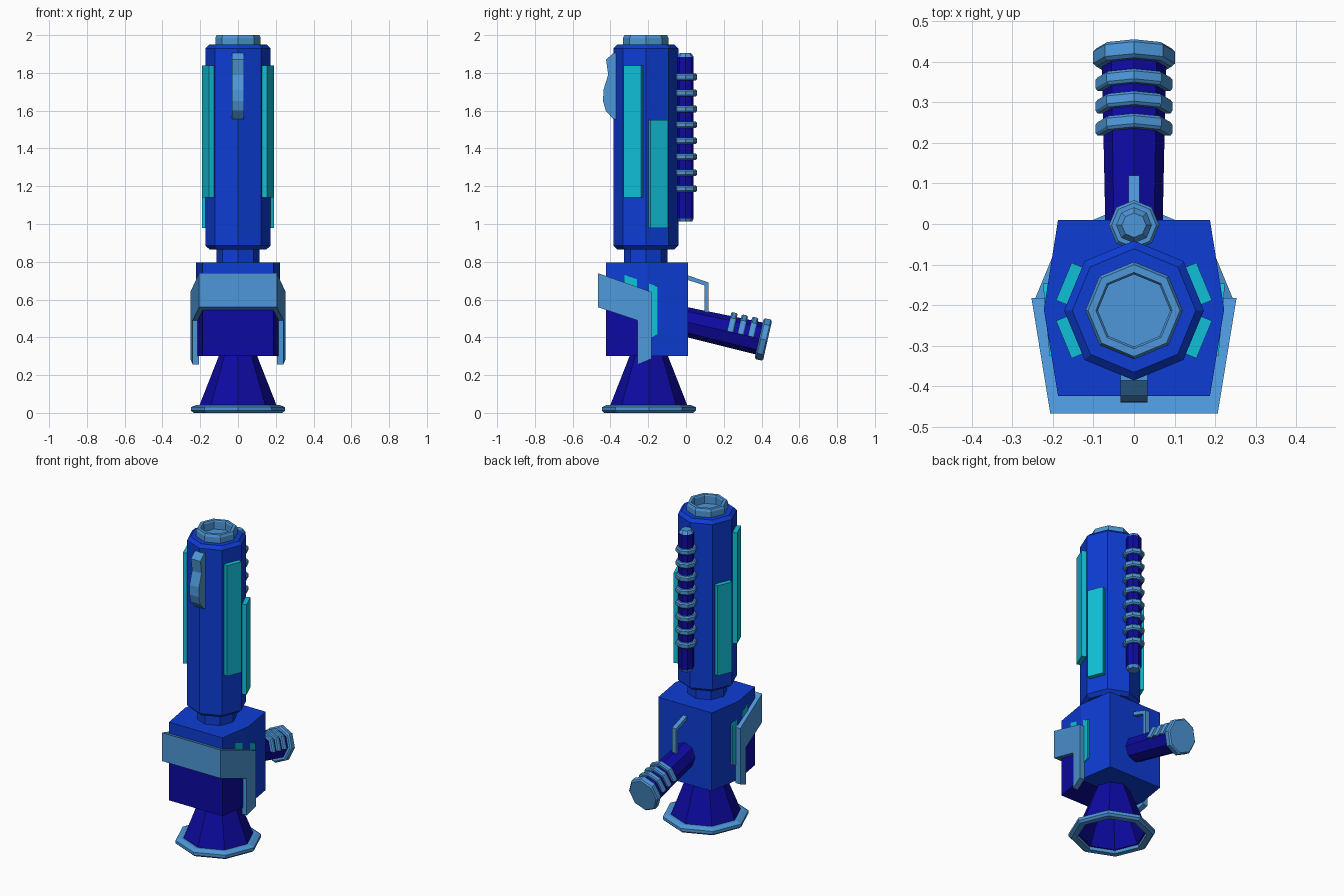
import bpy, bmesh, math
from mathutils import Matrix, Vector

if "Cube" in bpy.data.objects:
    bpy.data.objects.remove(bpy.data.objects["Cube"])


def material(name, rgb):
    m = bpy.data.materials.new(name)
    m.diffuse_color = (*rgb, 1)
    m.use_nodes = True
    m.node_tree.nodes["Principled BSDF"].inputs["Base Color"].default_value = m.diffuse_color
    return m


BLUE = material("royal blue", (0.004, 0.046, 0.66))
NAVY = material("dark navy", (0.004, 0.003, 0.36))
LIGHT = material("light steel blue", (0.075, 0.31, 0.69))
CYAN = material("cyan", (0.005, 0.53, 0.68))


def finish(name, bm, *mats):
    bmesh.ops.recalc_face_normals(bm, faces=bm.faces)
    me = bpy.data.meshes.new(name)
    bm.to_mesh(me)
    bm.free()
    for m in mats:
        me.materials.append(m)
    ob = bpy.data.objects.new(name, me)
    bpy.context.collection.objects.link(ob)
    return ob


def lathe(name, prof, mat, matrix, closed=False, half=False, n=8):
    """Spin (radius, height) points; a half spin covers angles 180 to 360."""
    bm = bmesh.new()
    count = n // 2 + 1 if half else n
    start = math.pi if half else 0
    rows = []
    for i in range(count):
        a = start + 2 * math.pi * i / n
        rows.append([bm.verts.new(matrix @ Vector((r * math.cos(a), r * math.sin(a), h)))
                     for r, h in prof])
    k = len(prof)
    for i in range(count - 1 if half else count):
        a, b = rows[i], rows[(i + 1) % count]
        for j in range(k if closed else k - 1):
            q = (j + 1) % k
            bm.faces.new((a[j], a[q], b[q], b[j]))
    if half:
        bm.faces.new(rows[0])
        bm.faces.new(rows[-1])
    elif not closed:
        bm.faces.new([r[0] for r in rows])
        bm.faces.new([r[-1] for r in rows])
    return finish(name, bm, mat)


def slab(name, pts, x_a, x_b, mat):
    """Side outline of (y, z) points spanned between x_a(y) and x_b(y)."""
    bm = bmesh.new()
    a = [bm.verts.new((x_a(y), y, z)) for y, z in pts]
    b = [bm.verts.new((x_b(y), y, z)) for y, z in pts]
    bm.faces.new(a)
    bm.faces.new(b)
    for i in range(len(pts)):
        j = (i + 1) % len(pts)
        bm.faces.new((a[i], a[j], b[j], b[i]))
    return finish(name, bm, mat)


def bar(name, pts, w, mat):
    return slab(name, pts, lambda y: -w, lambda y: w, mat)


# Barrel with neck, and hollow muzzle ring
BY = -0.213
axis = Matrix.Translation((0, BY, 0))
lathe("barrel", [(.115, .78), (.115, .865), (.15, .865), (.172, .885), (.172, 1.93),
                 (.152, 1.95), (.11, 1.95), (.11, 1.90)], BLUE, axis)
lathe("muzzle", [(.12, 1.945), (.12, 1.985), (.113, 2.0), (.094, 2.0), (.089, 1.993),
                 (.089, 1.925)], LIGHT, axis)

# Glowing panels on the four side faces of the barrel
for side in (0, 1):
    for deg, z0, z1, tag in ((-22.5, 1.14, 1.84, "front"), (22.5, .98, 1.55, "rear")):
        bm = bmesh.new()
        ang = math.radians(180 - deg if side else deg)
        m = (axis @ Matrix.Rotation(ang, 4, 'Z')
             @ Matrix.Translation((.170, 0, (z0 + z1) / 2))
             @ Matrix.Diagonal((.034, .1, z1 - z0, 1)))
        bmesh.ops.create_cube(bm, size=1, matrix=m)
        finish(f"{tag}_panel_{'left' if side else 'right'}", bm, CYAN)

# Front sight
bar("front_sight", [(-.34, 1.905), (-.385, 1.905), (-.423, 1.87), (-.412, 1.79), (-.437, 1.71),
                    (-.439, 1.65), (-.425, 1.60), (-.385, 1.555), (-.34, 1.555)], .033, LIGHT)

# Ribbed rod behind the barrel
rod = Matrix.Translation((0, -.003, 0))
lathe("rod", [(.044, 1.03), (.044, 1.885)], NAVY, rod)
lathe("rod_top_cap", [(.044, 1.885), (.03, 1.905)], LIGHT, rod)
lathe("rod_bottom_cap", [(.044, 1.03), (.035, 1.012)], LIGHT, rod)
for i in range(8):
    z = 1.187 + i * .0845
    lathe(f"rod_ring_{i + 1}", [(.04, z - .018), (.055, z - .018), (.062, z - .01), (.062, z + .01),
                                (.055, z + .018), (.04, z + .018)], LIGHT, rod, closed=True)

# Six-sided body with dark lower front half
bm = bmesh.new()
plan = [(.187, .01), (.222, -.21), (.187, -.423), (-.187, -.423), (-.222, -.21), (-.187, .01)]
base = bm.faces.new([bm.verts.new((x, y, .30)) for x, y in plan])
ext = bmesh.ops.extrude_face_region(bm, geom=[base])["geom"]
bmesh.ops.translate(bm, vec=(0, 0, .495), verts=[v for v in ext if isinstance(v, bmesh.types.BMVert)])
if not base.is_valid or len(bm.faces) < 8:
    bm.faces.new([v for v in bm.verts if v.co.z < .31])
for co, no in (((0, 0, .56), (0, 0, 1)), ((0, -.21, 0), (0, 1, 0))):
    bmesh.ops.bisect_plane(bm, geom=bm.verts[:] + bm.edges[:] + bm.faces[:], plane_co=co, plane_no=no)
for f in bm.faces:
    c = f.calc_center_median()
    f.material_index = int(c.y < -.211 and c.z < .56)
finish("body", bm, BLUE, NAVY)

# Wrap-around guard: front bar, two side arms, cyan inlays behind them
bar("guard_front", [(-.467, .74), (-.41, .72), (-.41, .54), (-.467, .56)], .206, LIGHT)
for s, tag in ((1, "right"), (-1, "left")):
    outer = lambda y, s=s: s * (.206 + (y + .467) * .163)
    inner = lambda y, s=s: s * (.172 + (y + .467) * .163)
    slab(f"guard_arm_{tag}", [(-.467, .74), (-.182, .64), (-.182, .287), (-.257, .255),
                              (-.257, .49), (-.467, .56)], outer, inner, LIGHT)
    glow = lambda y, s=s: s * (.208 + (y + .325) * .09)
    slab(f"side_inlay_{tag}", [(-.325, .73), (-.147, .668), (-.147, .415), (-.185, .40),
                               (-.185, .60), (-.325, .65)], glow, lambda y, s=s: s * .17, CYAN)

# Hollow flared foot with rim
foot = Matrix.Translation((0, -.197, 0))
lathe("flare", [(.09, .26), (.19, .02), (.212, .02), (.1, .305)], NAVY, foot)
lathe("flare_rim", [(.20, .042), (.222, .042), (.249, .03), (.249, .012), (.235, 0), (.20, 0)],
      LIGHT, foot, closed=True)

# Angled grip with end cap and upper half-rings
grip = (Matrix.Translation((0, 0, .482)) @ Matrix.Rotation(math.radians(-102.8), 4, 'X')
        @ Matrix.Diagonal((1, 1.1, 1, 1)))
lathe("grip", [(.07, -.03), (.079, .41)], NAVY, grip)
lathe("grip_cap", [(.092, .397), (.101, .405), (.101, .435), (.093, .443)], LIGHT, grip)
for i in range(3):
    t = .24 + i * .0565
    lathe(f"grip_ring_{i + 1}", [(.065, t - .017), (.09, t - .017), (.095, t - .01), (.095, t + .01),
                                 (.09, t + .017), (.065, t + .017)], LIGHT, grip, closed=True, half=True)

# Bent trigger bar above the grip
bar("trigger_bar", [(-.01, .735), (.12, .69), (.12, .53), (.098, .53), (.098, .675), (-.01, .71)],
    .014, LIGHT)
